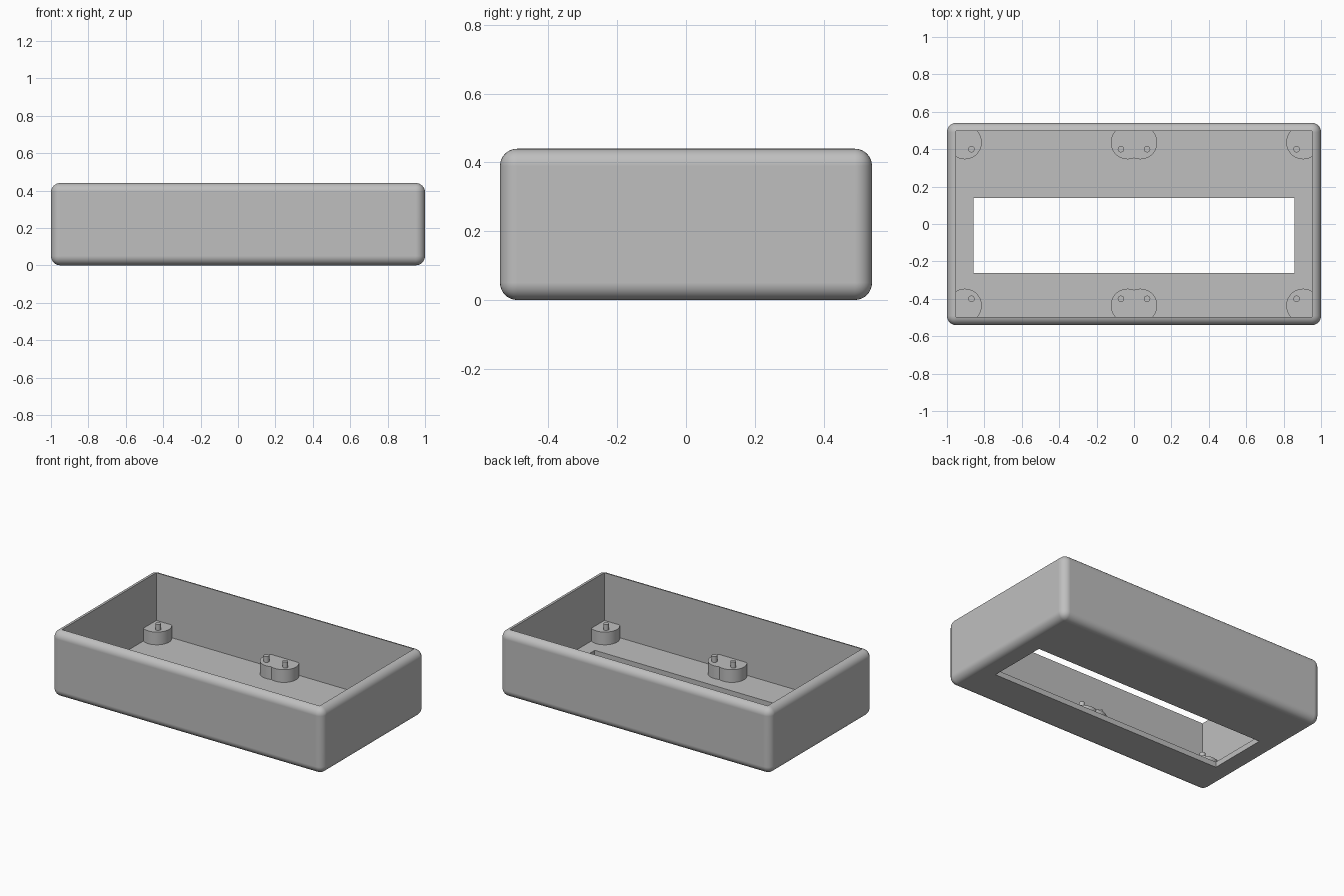
import bpy
import bmesh
from mathutils import Matrix, Vector

old = bpy.data.objects.get("Cube")
if old:
    bpy.data.objects.remove(old, do_unlink=True)

# Overall dimensions
HALF_X, HALF_Y, HEIGHT = 1.0, 0.541, 0.44
INNER_X, INNER_Y, FLOOR = 0.951, 0.497, 0.036
ROUND = 0.05
BOSS_R, BOSS_TOP, BOSS_Y = 0.09, 0.121, 0.436
PIN_R, PIN_TOP, PIN_Y = 0.017, 0.16, 0.4

grey = bpy.data.materials.new("light grey plastic")
grey.use_nodes = True
colour = (0.52, 0.52, 0.52, 1.0)
grey.diffuse_color = colour
grey.node_tree.nodes["Principled BSDF"].inputs["Base Color"].default_value = colour


def finish_mesh(name, bm):
    mesh = bpy.data.meshes.new(name)
    bm.to_mesh(mesh)
    bm.free()
    mesh.materials.append(grey)
    obj = bpy.data.objects.new(name, mesh)
    bpy.context.collection.objects.link(obj)
    return obj


def box(name, low, high, radius=0.0):
    low, high = Vector(low), Vector(high)
    bm = bmesh.new()
    bmesh.ops.create_cube(bm, size=1.0, matrix=Matrix.Translation((low + high) / 2)
                          @ Matrix.Diagonal((*(high - low), 1.0)))
    if radius:
        bmesh.ops.bevel(bm, geom=bm.edges[:], offset=radius, segments=8,
                        profile=0.5, affect='EDGES')
    return finish_mesh(name, bm)


def cylinder(name, x, y, bottom, top, radius, sides):
    bm = bmesh.new()
    bmesh.ops.create_cone(bm, cap_ends=True, segments=sides, radius1=radius,
                          radius2=radius, depth=top - bottom,
                          matrix=Matrix.Translation((x, y, (top + bottom) / 2)))
    return finish_mesh(name, bm)


def select_only(obj):
    bpy.ops.object.select_all(action='DESELECT')
    obj.select_set(True)
    bpy.context.view_layer.objects.active = obj


def combine(obj, other, operation, discard=True):
    mod = obj.modifiers.new(operation.title(), 'BOOLEAN')
    mod.operation = operation
    mod.solver = 'EXACT'
    mod.object = other
    select_only(obj)
    bpy.ops.object.modifier_apply(modifier=mod.name)
    if discard:
        bpy.data.objects.remove(other, do_unlink=True)


def smooth(obj):
    select_only(obj)
    bpy.ops.object.shade_smooth_by_angle(angle=0.5)
    mod = obj.modifiers.new("Flat face normals", 'WEIGHTED_NORMAL')
    mod.keep_sharp = True


# Rounded tray with its hollow and floor window
cavity = box("cavity_cutter", (-INNER_X, -INNER_Y, FLOOR), (INNER_X, INNER_Y, 1))
cavity.hide_render = True
tray = box("tray", (-HALF_X, -HALF_Y, 0), (HALF_X, HALF_Y, HEIGHT), ROUND)
combine(tray, cavity, 'DIFFERENCE', discard=False)
window = box("window_cutter", (-0.858, -0.263, -1), (0.858, 0.14, 1))
combine(tray, window, 'DIFFERENCE')
smooth(tray)

# Standoffs along the front and back walls, trimmed to the hollow
for side, sign in (("front", -1), ("back", 1)):
    groups = (("left", (0.904,), (0.869,)),
              ("middle", (-0.034, 0.034), (-0.07, 0.07)),
              ("right", (-0.904,), (-0.869,)))
    for place, boss_xs, pin_xs in groups:
        label = f"{side}_{place}"
        bosses = [cylinder(f"{label}_standoff", x, sign * BOSS_Y, FLOOR - 0.02,
                           BOSS_TOP, BOSS_R, 64) for x in boss_xs]
        standoff = bosses[0]
        for extra in bosses[1:]:
            combine(standoff, extra, 'UNION')
        combine(standoff, cavity, 'INTERSECT', discard=False)
        smooth(standoff)
        # Locating pins
        for i, x in enumerate(pin_xs):
            smooth(cylinder(f"{label}_pin_{i + 1}", x, sign * PIN_Y, BOSS_TOP,
                            PIN_TOP, PIN_R, 24))

bpy.data.objects.remove(cavity, do_unlink=True)
bpy.ops.object.select_all(action='DESELECT')
